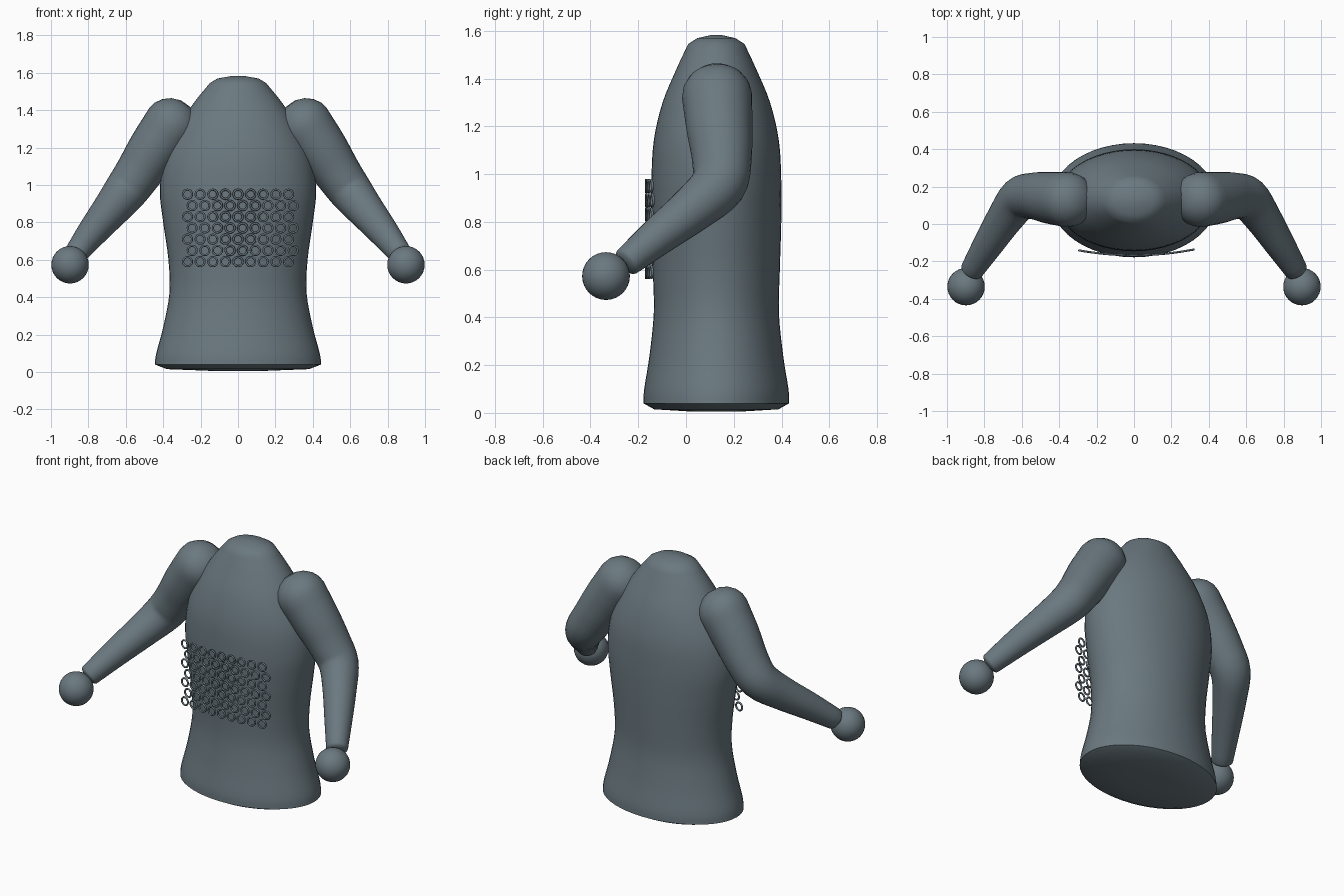
import bpy, bmesh, math
from mathutils import Vector

if "Cube" in bpy.data.objects:
    bpy.data.objects.remove(bpy.data.objects["Cube"])

slate = bpy.data.materials.new("slate_grey")
slate.diffuse_color = (0.145, 0.19, 0.215, 1)
slate.use_nodes = True
slate.node_tree.nodes["Principled BSDF"].inputs["Base Color"].default_value = slate.diffuse_color
CY = 0.127


def finish(ob, name, angle=40):
    ob.name = name
    ob.data.materials.clear()
    ob.data.materials.append(slate)
    bpy.ops.object.select_all(action='DESELECT')
    ob.select_set(True)
    bpy.context.view_layer.objects.active = ob
    bpy.ops.object.shade_smooth_by_angle(angle=math.radians(angle))
    return ob


def skin(name, rings, angle=40):
    """Join equal rings of points into a closed tube."""
    bm = bmesh.new()
    loops = [[bm.verts.new(p) for p in ring] for ring in rings]
    n = len(loops[0])
    for a, b in zip(loops, loops[1:]):
        for i in range(n):
            j = (i + 1) % n
            bm.faces.new((a[i], a[j], b[j], b[i]))
    bm.faces.new(loops[0][::-1])
    bm.faces.new(loops[-1])
    bmesh.ops.recalc_face_normals(bm, faces=bm.faces)
    me = bpy.data.meshes.new(name)
    bm.to_mesh(me)
    bm.free()
    ob = bpy.data.objects.new(name, me)
    bpy.context.collection.objects.link(ob)
    return finish(ob, name, angle)


def catmull(pts, steps):
    """Smooth interpolation through tuples of any length."""
    pts = [Vector(p) for p in pts]
    ext = [2 * pts[0] - pts[1]] + pts + [2 * pts[-1] - pts[-2]]
    out = []
    for k in range(len(pts) - 1):
        p0, p1, p2, p3 = ext[k:k + 4]
        for s in range(steps):
            t = s / steps
            out.append(0.5 * (2 * p1 + (p2 - p0) * t + (2 * p0 - 5 * p1 + 4 * p2 - p3) * t * t
                              + (3 * p1 - p0 - 3 * p2 + p3) * t ** 3))
    return out + [pts[-1]]


# Torso: stacked ellipses given as half width, half depth, height
body = catmull([(0.445, 0.305, 0.04), (0.437, 0.302, 0.1), (0.40, 0.28, 0.24), (0.367, 0.262, 0.42),
                (0.372, 0.266, 0.6), (0.40, 0.272, 0.8), (0.418, 0.272, 0.97), (0.395, 0.262, 1.14),
                (0.325, 0.225, 1.3), (0.235, 0.167, 1.44), (0.15, 0.118, 1.545)], 4)
profile = [(0.15, 0.11, 0.006), (0.38, 0.26, 0.015)] + body + [(0.11, 0.08, 1.569), (0.03, 0.02, 1.583)]
N = 48
skin("torso", [[(w * math.cos(2 * math.pi * i / N), CY + d * math.sin(2 * math.pi * i / N), z)
                for i in range(N)] for w, d, z in profile])

# Arm: centre line with radius, shoulder to wrist
path = catmull([(0.355, 0.13, 1.325, 0.147), (0.45, 0.14, 1.19, 0.138), (0.535, 0.15, 1.06, 0.125),
                (0.61, 0.135, 0.955, 0.115), (0.69, 0.03, 0.855, 0.098), (0.78, -0.11, 0.745, 0.081),
                (0.865, -0.245, 0.635, 0.063)], 4)


def arm_rings(side):
    pts = [Vector((p[0] * side, p[1], p[2])) for p in path]
    rad = [p[3] for p in path]
    tan = [(pts[min(i + 1, len(pts) - 1)] - pts[max(i - 1, 0)]).normalized() for i in range(len(pts))]
    caps = [0.25, 0.55, 0.8, 0.95]
    spec = [(pts[0] - tan[0] * rad[0] * 0.92 * math.sqrt(1 - c * c), tan[0], rad[0] * c) for c in caps]
    spec += list(zip(pts, tan, rad))
    spec += [(pts[-1] + tan[-1] * rad[-1] * 0.4 * math.sqrt(1 - c * c), tan[-1], rad[-1] * c)
             for c in caps[::-1]]
    rings = []
    u = Vector((0, 1, 0))
    for c, t, r in spec:
        u = (u - t * u.dot(t)).normalized()
        v = t.cross(u)
        rings.append([c + (u * math.cos(a) + v * math.sin(a)) * r
                      for a in (2 * math.pi * i / 32 for i in range(32))])
    return rings


for side, label in ((-1, "right"), (1, "left")):
    skin(label + "_arm", arm_rings(side), 60)
    bpy.ops.mesh.primitive_uv_sphere_add(segments=32, ring_count=16, radius=0.1,
                                         location=(0.898 * side, -0.335, 0.573))
    finish(bpy.context.object, label + "_hand")

# Chest mesh: staggered rows of small rings on a shallow curve
for row in range(7):
    for col in range(9):
        x = -0.27 + 0.0675 * col + (0.025 if row % 2 else 0)
        bpy.ops.mesh.primitive_torus_add(
            major_radius=0.0245, minor_radius=0.0055, major_segments=20, minor_segments=8,
            location=(x, -0.167 + 0.3 * x * x, 0.95 - 0.06 * row),
            rotation=(math.pi / 2, 0, math.atan(0.6 * x)))
        finish(bpy.context.object, f"chest_ring_{row}_{col}", 60)
